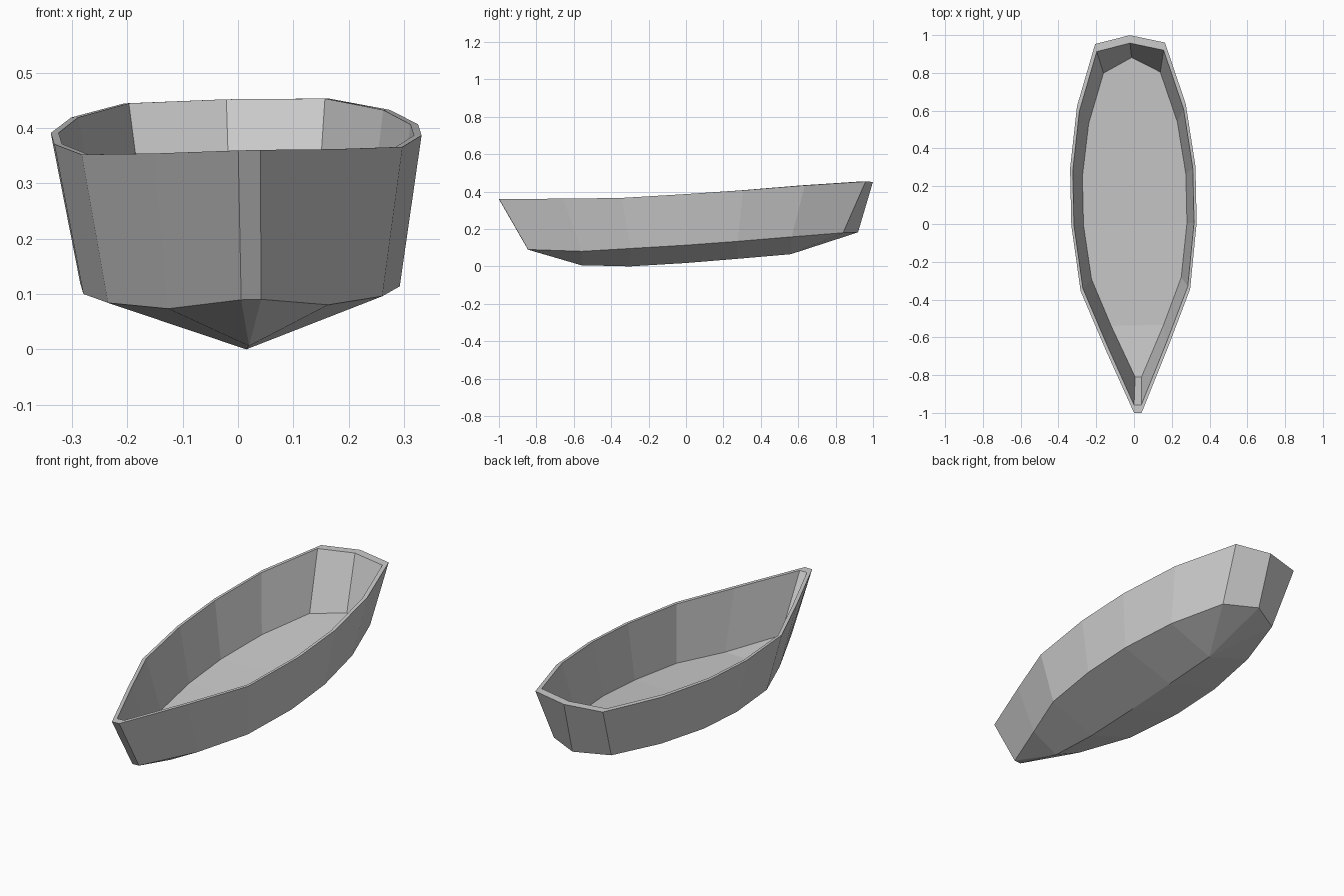
import bpy, bmesh
from mathutils import Matrix

if "Cube" in bpy.data.objects:
    bpy.data.objects.remove(bpy.data.objects["Cube"])

# Half outlines from bow to stern: (half width, y, z)
RIM = [(.02, -1, .36), (.165, -.66, .358), (.29, -.35, .359), (.332, 0, .379),
       (.332, .3, .399), (.288, .63, .426), (.185, .957, .449), (0, 1, .452)]
CHINE = [(.018, -.845, .09), (.145, -.56, .077), (.248, -.3, .09), (.286, 0, .107),
         (.286, .27, .127), (.245, .56, .152), (.157, .837, .176), (0, .92, .182)]
KEEL = [(-.56, .006), (-.3, 0), (0, .018), (.27, .04), (.56, .065)]
INSET = .958

bm = bmesh.new()


def ring(half, s=1):
    """Mirrored outline: right side bow to stern, then left side back to the bow."""
    pts = [(x * s, y * s, z) for x, y, z in half]
    pts += [(-x, y, z) for x, y, z in reversed(pts[:-1])]
    return [bm.verts.new(p) for p in pts]


def bridge(a, b):
    n = len(a)
    for i in range(n):
        j = (i + 1) % n
        bm.faces.new((a[i], a[j], b[j], b[i]))


# Outer walls, rim and inner walls
chine, rim = ring(CHINE), ring(RIM)
rim_in, floor = ring(RIM, INSET), ring(CHINE, INSET)
for a, b in ((chine, rim), (rim, rim_in), (rim_in, floor)):
    bridge(a, b)

# Floor strips, with a triangle at the stern
n = len(floor)
for i in range(6):
    bm.faces.new((floor[i], floor[i + 1], floor[n - 2 - i], floor[n - 1 - i]))
bm.faces.new(floor[6:9])

# V bottom
keel = [bm.verts.new((0, y, z)) for y, z in KEEL]
bm.faces.new((chine[0], chine[-1], keel[0]))
for side in (chine[:8], chine[:6:-1]):
    bm.faces.new((side[0], side[1], keel[0]))
    for i in range(4):
        bm.faces.new((side[i + 1], side[i + 2], keel[i + 1], keel[i]))
    bm.faces.new((side[5], side[6], keel[4]))
    bm.faces.new((side[6], side[7], keel[4]))

# Slight yaw and roll of the resting boat
bm.transform(Matrix.Translation((.009, 0, 0)) @ Matrix.Rotation(.02, 4, 'Z')
             @ Matrix.Rotation(-.024, 4, 'Y'))
low = min(v.co.z for v in bm.verts)
bm.transform(Matrix.Translation((0, 0, -low)))
bmesh.ops.recalc_face_normals(bm, faces=bm.faces)

mesh = bpy.data.meshes.new("boat_hull")
bm.to_mesh(mesh)
bm.free()
bpy.context.collection.objects.link(bpy.data.objects.new("boat_hull", mesh))
